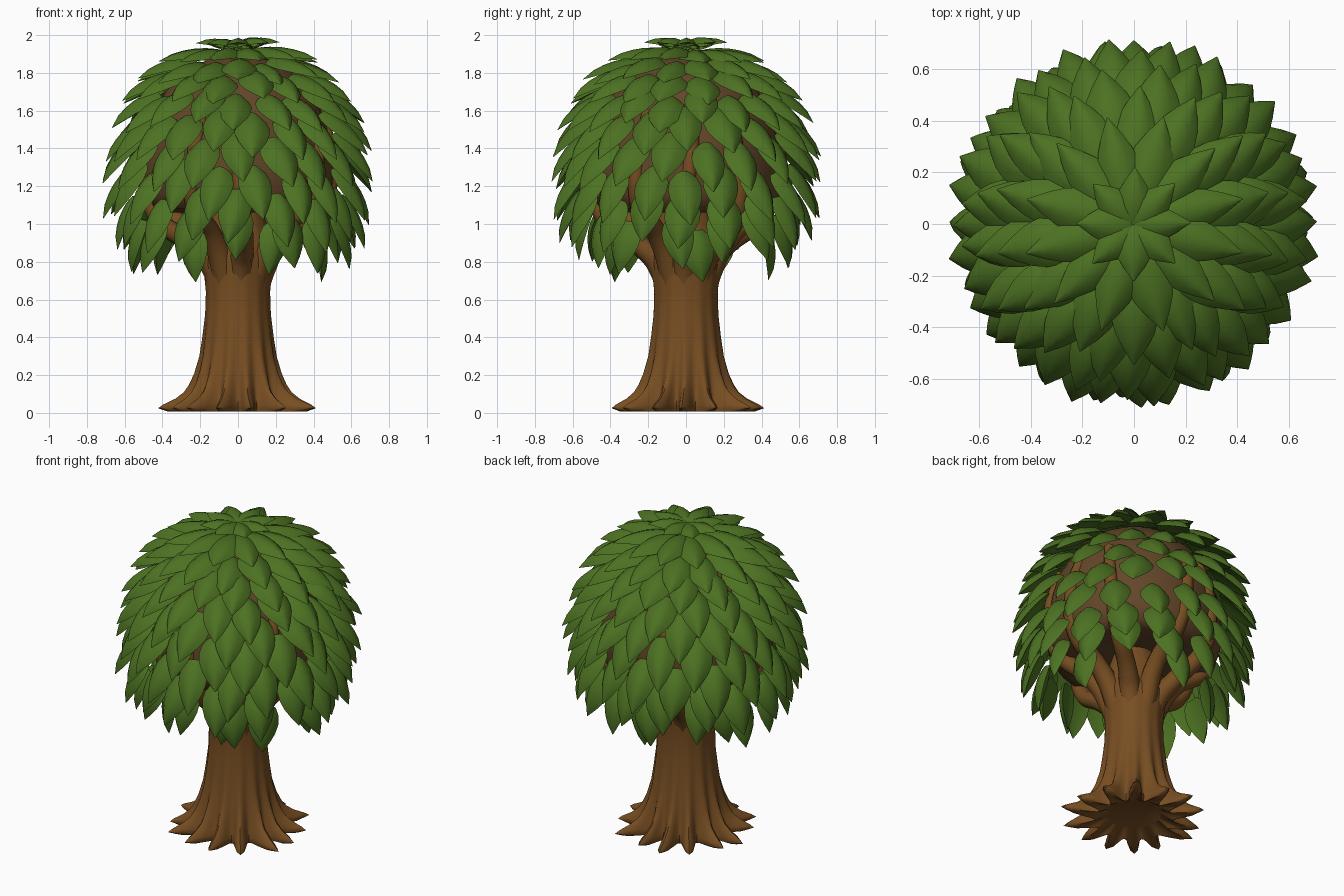
import bpy, bmesh, math, random
from mathutils import Vector

if "Cube" in bpy.data.objects:
    bpy.data.objects.remove(bpy.data.objects["Cube"])

random.seed(7)


def material(name, rgb):
    m = bpy.data.materials.new(name)
    m.diffuse_color = (*rgb, 1)
    m.use_nodes = True
    m.node_tree.nodes["Principled BSDF"].inputs["Base Color"].default_value = m.diffuse_color
    return m


BARK = material("bark brown", (0.185, 0.076, 0.016))
CORE = material("shaded brown", (0.125, 0.061, 0.022))
GREEN = material("leaf green", (0.073, 0.167, 0.016))


def finish(bm, name, mat, angle=50):
    bmesh.ops.recalc_face_normals(bm, faces=bm.faces)
    me = bpy.data.meshes.new(name)
    bm.to_mesh(me)
    bm.free()
    me.materials.append(mat)
    me.polygons.foreach_set("use_smooth", [True] * len(me.polygons))
    me.set_sharp_from_angle(angle=math.radians(angle))
    ob = bpy.data.objects.new(name, me)
    bpy.context.collection.objects.link(ob)
    return ob


def skin(bm, rings, caps=True):
    """Bridge a list of equally long closed rings of points."""
    vs = [[bm.verts.new(p) for p in ring] for ring in rings]
    n = len(vs[0])
    for a, b in zip(vs, vs[1:]):
        for i in range(n):
            j = (i + 1) % n
            bm.faces.new((a[i], a[j], b[j], b[i]))
    if caps:
        bm.faces.new(vs[0])
        bm.faces.new(vs[-1])


# Trunk: height, valley radius, root ridge radius (starts inside the hollow foot)
ROOTS, STEP = 14, 8
PROFILE = [(0.05, 0.16, 0.16), (0.012, 0.215, 0.30), (0.008, 0.225, 0.38), (0.025, 0.23, 0.43),
           (0.045, 0.23, 0.40), (0.075, 0.225, 0.335), (0.11, 0.22, 0.288), (0.15, 0.213, 0.26),
           (0.21, 0.205, 0.232), (0.30, 0.191, 0.205), (0.40, 0.181, 0.189),
           (0.52, 0.171, 0.174), (0.64, 0.168, 0.17), (0.74, 0.178, 0.18),
           (0.82, 0.188, 0.19), (0.9, 0.185, 0.187), (1.1, 0.12, 0.12)]
reach = [random.uniform(0.88, 1.08) for _ in range(ROOTS)]
sway = [random.uniform(-0.08, 0.08) for _ in range(ROOTS)]
rings = []
for z, valley, ridge in PROFILE:
    ring = []
    low = max(0, 1 - z / 0.4)
    for i in range(ROOTS * STEP):
        k = (i + STEP // 2) // STEP % ROOTS
        a = math.tau * i / (ROOTS * STEP)
        bump = (0.5 + 0.5 * math.cos(a * ROOTS)) ** (1 + 0.4 * low)
        r = valley + (ridge - valley) * bump * (1 + (reach[k] - 1) * 1.6 * low)
        a += sway[k] * low * bump
        ring.append((r * math.cos(a), r * math.sin(a), z))
    rings.append(ring)
bm = bmesh.new()
skin(bm, rings)
finish(bm, "trunk", BARK, 60)

# Branches spreading from the trunk and running up over the crown core
BRANCHES = 9
for i in range(BRANCHES):
    a = math.tau * (i + random.uniform(-0.15, 0.15)) / BRANCHES
    drop = 0.06 * (i % 2)
    cu = bpy.data.curves.new("branch", "CURVE")
    cu.dimensions = "3D"
    cu.bevel_depth = 1
    cu.bevel_resolution = 2
    cu.resolution_u = 6
    cu.use_fill_caps = True
    sp = cu.splines.new("BEZIER")
    path = [(0.085, 0.55, 0.06), (0.14, 0.78, 0.066), (0.25, 0.95 - drop, 0.055),
            (0.44, 1.10 - drop, 0.048), (0.49, 1.36, 0.04), (0.43, 1.60, 0.032)]
    sp.bezier_points.add(len(path) - 1)
    for k, (p, (r, z, size)) in enumerate(zip(sp.bezier_points, path)):
        turn = a + 0.06 * max(0, k - 2) * (-1) ** i
        p.co = (r * math.cos(turn), r * math.sin(turn), z)
        p.radius = size
        p.handle_left_type = p.handle_right_type = "AUTO"
    cu.materials.append(BARK)
    bpy.context.collection.objects.link(bpy.data.objects.new("branch", cu))

# Brown dome that carries the leaves
DOME = [(0.04, 1.90), (0.16, 1.87), (0.28, 1.81), (0.38, 1.71), (0.45, 1.58), (0.49, 1.44),
        (0.51, 1.28), (0.50, 1.16), (0.46, 1.08), (0.38, 1.06), (0.22, 1.10)]
bm = bmesh.new()
skin(bm, [[(r * math.cos(math.tau * i / 32), r * math.sin(math.tau * i / 32), z)
           for i in range(32)] for r, z in DOME])
finish(bm, "crown_core", CORE)

# Leaves: pointed pads, width by position along the length
LEAF = [(0, 0.5), (0.1, 0.82), (0.26, 1.0), (0.44, 0.98), (0.62, 0.8), (0.8, 0.48), (1, 0.03)]
ACROSS = [-1, -0.55, 0, 0.55, 1]


def add_leaf(bm, base, tip, angle, half, thick, twist):
    out = Vector((math.cos(angle), math.sin(angle), 0))
    side = Vector((-math.sin(angle), math.cos(angle), 0))
    b = out * base[0] + Vector((0, 0, base[1]))
    d = out * tip[0] + Vector((0, 0, tip[1])) - b
    b -= side * twist * d.length * 0.3
    d += side * twist * d.length
    n = d.cross(side).normalized()
    if n.dot(out + Vector((0, 0, 1))) < 0:
        n = -n
    s = n.cross(d).normalized()
    rows = []
    for t, w in LEAF:
        mid = b + d * t + n * 0.016 * math.sin(math.pi * t)
        body = thick * (0.35 + 0.65 * w) * (1 if t < 1 else 0.1)

        def point(u, k):
            return mid + s * u * w * half + n * (k * body * (1 - u * u) - 0.022 * w * u * u)
        rows.append([point(u, 1) for u in ACROSS] + [point(u, -0.3) for u in ACROSS[-2:0:-1]])
    skin(bm, rows)


# Leaf rings: base (radius, height), tip (radius, height), count, half width, thickness, jitter
RINGS = [((-0.02, 1.93), (0.22, 1.96), 8, 0.075, 0.024, 0.2),
         ((0.08, 1.90), (0.43, 1.865), 12, 0.09, 0.03, 0.3),
         ((0.23, 1.845), (0.54, 1.755), 14, 0.092, 0.032, 0.5),
         ((0.34, 1.775), (0.615, 1.645), 16, 0.092, 0.035, 0.7),
         ((0.42, 1.685), (0.675, 1.51), 18, 0.093, 0.036, 0.8),
         ((0.475, 1.575), (0.715, 1.355), 18, 0.094, 0.036, 0.9),
         ((0.515, 1.45), (0.725, 1.20), 18, 0.094, 0.036, 0.9),
         ((0.54, 1.30), (0.70, 1.025), 18, 0.092, 0.036, 1),
         ((0.535, 1.16), (0.655, 0.885), 16, 0.09, 0.036, 1.1),
         ((0.50, 1.05), (0.575, 0.775), 13, 0.088, 0.034, 1.2),
         ((0.42, 0.98), (0.45, 0.71), 5, 0.085, 0.032, 1.3)]
bm = bmesh.new()
for k, (base, tip, count, half, thick, jit) in enumerate(RINGS):
    for i in range(count):
        a = math.tau * (i + 0.5 * (k % 2) + random.uniform(-0.12, 0.12) * jit) / count + math.pi / 2
        dr, dz = random.uniform(-0.02, 0.015) * jit, random.uniform(-0.035, 0.035) * jit
        add_leaf(bm, (base[0], base[1] + dz), (tip[0] + dr, tip[1] + dz), a,
                 half * random.uniform(0.92, 1.08), thick, random.uniform(-0.16, 0.16) * jit)
finish(bm, "leaves", GREEN, 45)
